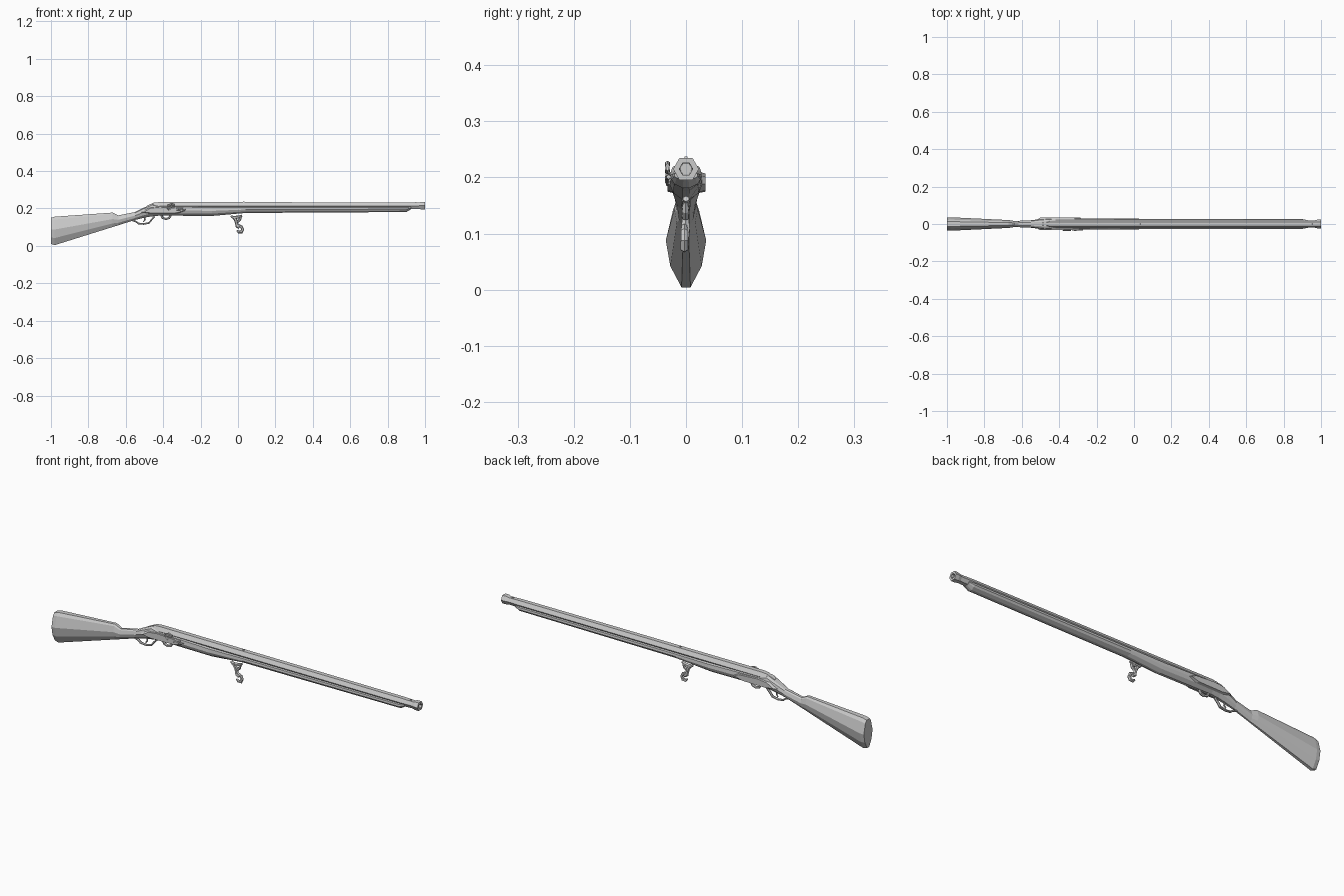
import bpy, bmesh, math


def mesh_object(name, bm):
    bmesh.ops.recalc_face_normals(bm, faces=bm.faces)
    me = bpy.data.meshes.new(name)
    bm.to_mesh(me)
    bm.free()
    ob = bpy.data.objects.new(name, me)
    bpy.context.collection.objects.link(ob)
    return ob


def loft(name, rings):
    """Skin a list of closed rings and cap both ends."""
    bm = bmesh.new()
    vs = [[bm.verts.new(p) for p in r] for r in rings]
    n = len(vs[0])
    for a, b in zip(vs, vs[1:]):
        for i in range(n):
            j = (i + 1) % n
            bm.faces.new((a[i], a[j], b[j], b[i]))
    bm.faces.new(vs[0])
    bm.faces.new(vs[-1])
    return mesh_object(name, bm)


def plate(name, outline, y0, y1, inset=0.85):
    """Side plate from an x-z outline, outer face slightly smaller."""
    cx = sum(p[0] for p in outline) / len(outline)
    cz = sum(p[1] for p in outline) / len(outline)
    outer = [(cx + (x - cx) * inset, y1, cz + (z - cz) * inset) for x, z in outline]
    return loft(name, [[(x, y0, z) for x, z in outline], outer])


def tube(name, pts, radii, y=0.0, flat=1.0, sides=6):
    """Low-sided tube along an x-z path."""
    rings = []
    for i, (x, z) in enumerate(pts):
        p, q = pts[max(i - 1, 0)], pts[min(i + 1, len(pts) - 1)]
        a = math.atan2(q[1] - p[1], q[0] - p[0])
        r = radii[i] if isinstance(radii, (list, tuple)) else radii
        ring = []
        for k in range(sides):
            t = 2 * math.pi * k / sides
            u, v = r * math.cos(t), r * math.sin(t)
            ring.append((x - math.sin(a) * u, y + v * flat, z + math.cos(a) * u))
        rings.append(ring)
    return loft(name, rings)


def stock_ring(x, zb, zt, hw, s):
    half = [(.22, 0), (.78, .25), (1, .55), (s, .9), (s * .55, 1)]
    pts = half + [(-w, h) for w, h in reversed(half)]
    return [(x, w * hw, zb + h * (zt - zb)) for w, h in pts]


def hex_ring(x, z, r):
    return [(x, r * math.cos(k * math.pi / 3), z + r * math.sin(k * math.pi / 3))
            for k in range(6)]


# Wooden stock: butt, comb step, wrist, breech and forestock
loft("stock", [stock_ring(*s) for s in [
    (-1.0, .010, .150, .034, .65), (-.98, .004, .156, .036, .65),
    (-.67, .101, .178, .021, .65), (-.64, .110, .163, .016, .7),
    (-.55, .139, .181, .020, .75), (-.50, .151, .206, .027, .8),
    (-.46, .158, .225, .030, .8), (-.42, .162, .216, .030, .9),
    (-.14, .160, .209, .029, .95), (.04, .176, .209, .028, .95),
    (.90, .181, .209, .026, .95), (.925, .196, .208, .021, .95)]])

# Hexagonal barrel with flared muzzle and open bore
loft("barrel", [hex_ring(*s) for s in [
    (-.49, .203, .012), (-.45, .214, .020), (-.42, .2145, .0225),
    (.90, .2145, .021), (.965, .2145, .019), (.98, .2150, .023),
    (1.0, .2150, .023), (1.0, .2150, .012), (.93, .2150, .011)]])

# Sights
for nm, x, z in (("rear_sight", .03, .236), ("front_sight", .95, .234)):
    plate(nm, [(x - .006, z - .006), (x + .006, z - .006),
               (x + .003, z + .001), (x - .003, z + .001)], -.003, .003, 1)

# Lock plate and opposite side plate
outline = [(-.52, .180), (-.47, .172), (-.32, .174), (-.27, .188),
           (-.30, .203), (-.42, .210), (-.48, .204)]
plate("lock_plate", outline, -.022, -.033)
plate("side_plate", outline, .022, .035)

# Lock mechanism on the front side
tube("cock_arm", [(-.365, .192), (-.378, .205), (-.372, .218), (-.355, .224),
                  (-.338, .220)], [.006, .005, .005, .006, .005], -.033, .8)
tube("cock_jaw", [(-.372, .212), (-.355, .211), (-.338, .215)],
     [.004, .005, .003], -.033)
tube("priming_pan", [(-.33, .202), (-.315, .199), (-.295, .201)],
     [.004, .007, .004], -.031)
tube("pan_spring", [(-.33, .192), (-.30, .194), (-.275, .197), (-.30, .187)],
     .003, -.033)

# Trigger, its guard and the lug ahead of it
tube("trigger_guard", [(-.565, .137), (-.545, .130), (-.533, .120), (-.505, .117),
                       (-.475, .123), (-.462, .140), (-.445, .158)],
     .0045, 0, 1.6)
tube("trigger", [(-.50, .158), (-.497, .140), (-.506, .128)], [.005, .004, .003])
tube("lower_lug", [(-.41, .163), (-.402, .149), (-.385, .144), (-.368, .149),
                   (-.36, .163)], .006, 0, 1.3)

# Hanging hooked fitting under the forestock
tube("hook_mount", [(-.038, .160), (-.025, .152), (0, .154), (.022, .162)],
     [.005, .008, .008, .005], 0, 1.2)
tube("hook_shank", [(-.022, .155), (-.012, .138), (-.008, .122), (-.004, .106),
                    (.008, .098)], [.010, .009, .008, .010, .009], -.001, .9)
tube("hook_brace", [(.016, .156), (.010, .140), (-.002, .128)],
     [.005, .007, .006], -.001)
tube("hook_curl", [(.002, .112), (.018, .103), (.025, .088), (.018, .075),
                   (.004, .074), (-.006, .082)],
     [.006, .008, .008, .009, .008, .004], -.003, .9)
